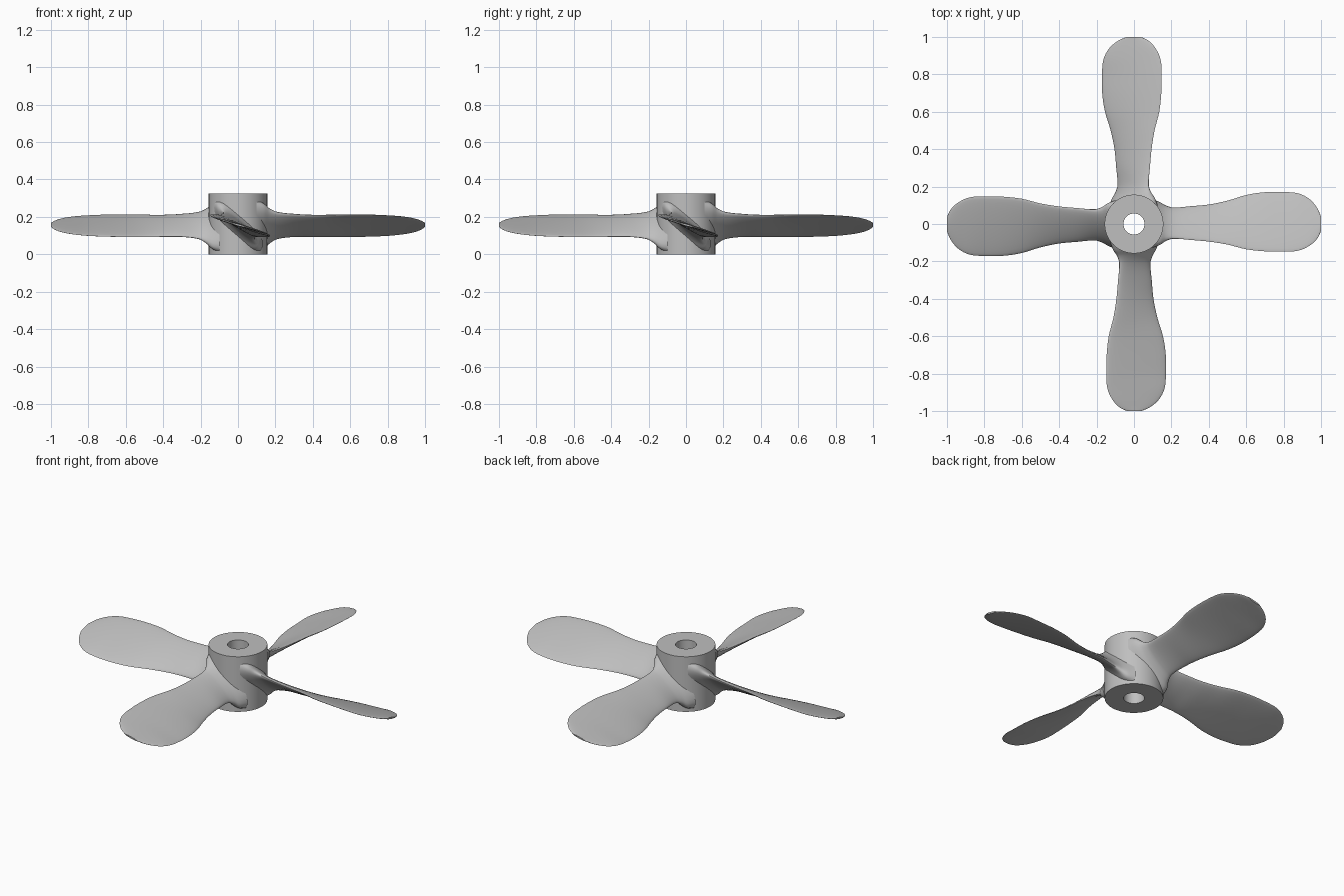
import bpy, bmesh
from math import sin, cos, pi, radians
from mathutils import Vector, Matrix

cube = bpy.data.objects.get("Cube")
if cube:
    bpy.data.objects.remove(cube)

metal = bpy.data.materials.new("grey_metal")
metal.use_nodes = True
colour = (0.52, 0.52, 0.52, 1)
metal.diffuse_color = colour
metal.node_tree.nodes["Principled BSDF"].inputs["Base Color"].default_value = colour

HEIGHT = 0.325


def finish(bm, name, angle):
    bmesh.ops.recalc_face_normals(bm, faces=bm.faces)
    mesh = bpy.data.meshes.new(name)
    bm.to_mesh(mesh)
    bm.free()
    mesh.materials.append(metal)
    obj = bpy.data.objects.new(name, mesh)
    bpy.context.collection.objects.link(obj)
    bpy.ops.object.select_all(action='DESELECT')
    obj.select_set(True)
    bpy.context.view_layer.objects.active = obj
    bpy.ops.object.shade_smooth_by_angle(angle=radians(angle))
    return obj


def bridge(bm, a, b):
    for i in range(len(a)):
        j = (i + 1) % len(a)
        bm.faces.new((a[i], a[j], b[j], b[i]))


# Hub: a cylinder with a bored shaft hole
bm = bmesh.new()
profile = [(0.157, 0), (0.157, HEIGHT), (0.056, HEIGHT), (0.056, 0)]
rings = [[bm.verts.new((r * cos(2 * pi * i / 64), r * sin(2 * pi * i / 64), z))
          for i in range(64)] for r, z in profile]
for k in range(4):
    bridge(bm, rings[k], rings[(k + 1) % 4])
finish(bm, "hub", 35)

# Blade stations: radius, low edge y and z, high edge y and z, half thickness
stations = [
    (0.100, 0.120, 0.020, -0.115, 0.285, 0.075),
    (0.140, 0.110, 0.035, -0.105, 0.265, 0.052),
    (0.170, 0.096, 0.062, -0.088, 0.241, 0.035),
    (0.210, 0.087, 0.083, -0.078, 0.225, 0.022),
    (0.300, 0.095, 0.094, -0.085, 0.215, 0.016),
    (0.400, 0.104, 0.094, -0.094, 0.210, 0.014),
    (0.500, 0.125, 0.093, -0.110, 0.211, 0.012),
    (0.600, 0.155, 0.093, -0.135, 0.213, 0.011),
    (0.700, 0.170, 0.095, -0.146, 0.212, 0.010),
    (0.800, 0.171, 0.099, -0.148, 0.208, 0.009),
    (0.880, 0.163, 0.107, -0.142, 0.202, 0.008),
    (0.940, 0.132, 0.118, -0.115, 0.192, 0.007),
    (0.980, 0.085, 0.133, -0.078, 0.179, 0.006),
    (1.000, 0.040, 0.147, -0.038, 0.167, 0.005),
]


def smooth_stations(points, steps=4):
    """Catmull-Rom interpolation between stations."""
    pts = [Vector(p) for p in points]
    out = []
    for i in range(len(pts) - 1):
        p1, p2 = pts[i], pts[i + 1]
        p0, p3 = pts[max(i - 1, 0)], pts[min(i + 2, len(pts) - 1)]
        d = p2[0] - p1[0]
        m1 = (p2 - p0) * (d / (p2[0] - p0[0]))
        m2 = (p3 - p1) * (d / (p3[0] - p1[0]))
        for s in range(steps):
            t = s / steps
            out.append(p1 * (2 * t**3 - 3 * t**2 + 1) + m1 * (t**3 - 2 * t**2 + t)
                       + p2 * (3 * t**2 - 2 * t**3) + m2 * (t**3 - t**2))
    return out + [pts[-1]]


def make_blade(name, turn):
    """Loft twisted lens sections outward from the hub."""
    bm = bmesh.new()
    loops = []
    for r, ly, lz, hy, hz, thick in smooth_stations(stations):
        low, high = Vector((r, ly, lz)), Vector((r, hy, hz))
        centre, half = (low + high) / 2, (low - high) / 2
        normal = Vector((1, 0, 0)).cross(half).normalized()
        loops.append([bm.verts.new(centre + half * cos(2 * pi * i / 28)
                                   + normal * thick * sin(2 * pi * i / 28))
                      for i in range(28)])
    for a, b in zip(loops, loops[1:]):
        bridge(bm, a, b)
    bm.faces.new(loops[0])
    bm.faces.new(loops[-1])
    bm.transform(Matrix.Rotation(turn, 4, 'Z'))
    finish(bm, name, 50)


for k, side in enumerate(("left", "back", "right", "front")):
    make_blade(side + "_blade", k * pi / 2)
